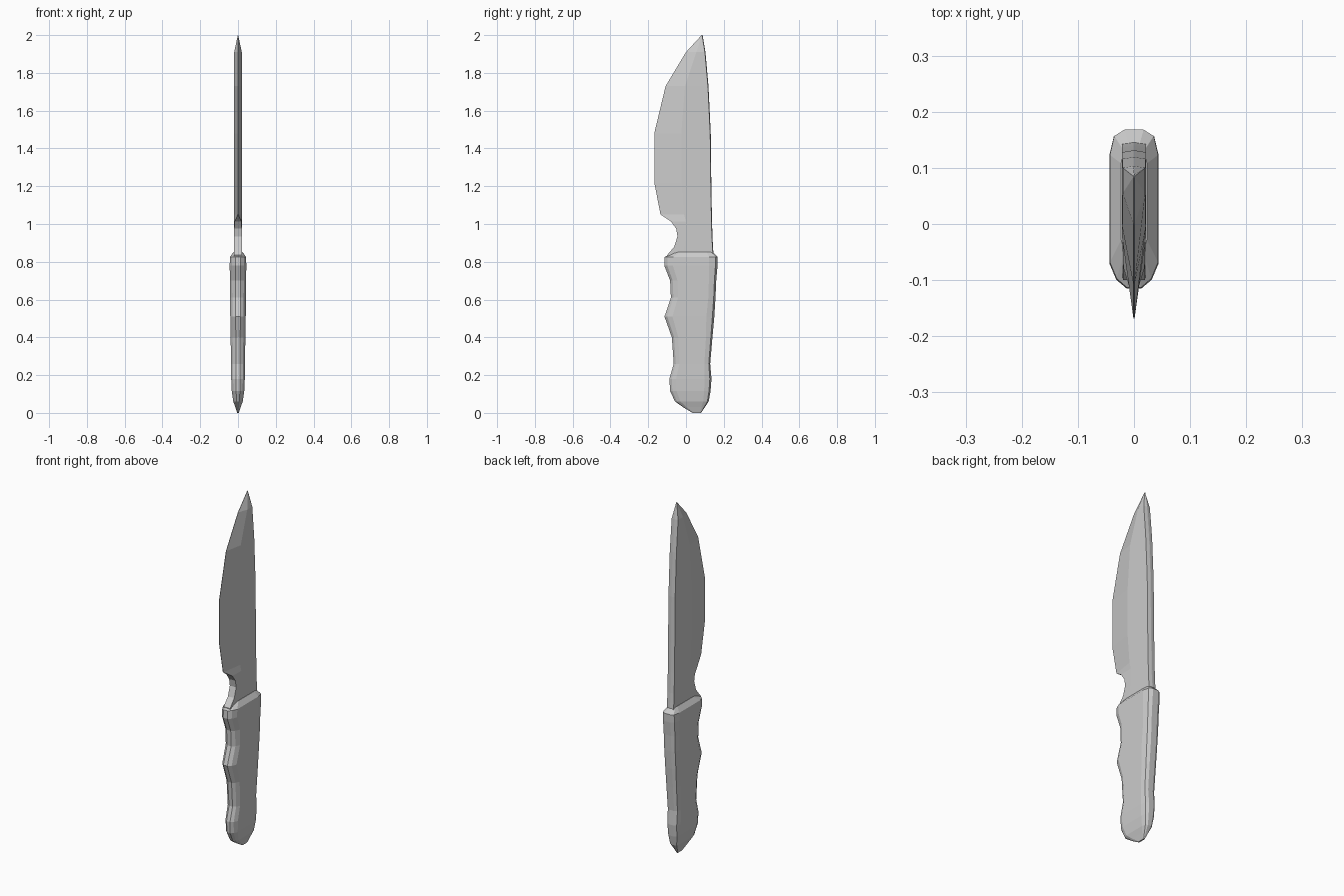
import bpy

cube = bpy.data.objects.get("Cube")
if cube:
    bpy.data.objects.remove(cube, do_unlink=True)


def make_material(name, value):
    mat = bpy.data.materials.new(name)
    mat.use_nodes = True
    colour = (value, value, value, 1)
    mat.diffuse_color = colour
    mat.node_tree.nodes["Principled BSDF"].inputs["Base Color"].default_value = colour
    return mat


def loft(name, rings, mat):
    """Skin a stack of equal closed rings and cap both ends."""
    n = len(rings[0])
    verts = [p for ring in rings for p in ring]
    faces = []
    for r in range(len(rings) - 1):
        for i in range(n):
            a, b = r * n + i, r * n + (i + 1) % n
            faces.append((a, b, b + n, a + n))
    faces.append(tuple(reversed(range(n))))
    faces.append(tuple(range(len(verts) - n, len(verts))))
    mesh = bpy.data.meshes.new(name)
    mesh.from_pydata(verts, [], faces)
    mesh.materials.append(mat)
    obj = bpy.data.objects.new(name, mesh)
    bpy.context.collection.objects.link(obj)
    return obj


def mirrored_ring(half, z):
    """Half outline listed front to back on +x, closed by its mirror image."""
    return ([(x, y, z) for x, y in half]
            + [(-x, y, z) for x, y in reversed(half)])


def handle_ring(z, front, back, w):
    depth = (back - front) * 0.16
    return mirrored_ring([
        (w * 0.3, front), (w * 0.72, front + depth * 0.35), (w, front + depth),
        (w, back - depth), (w * 0.82, back - depth * 0.25), (w * 0.4, back)], z)


def blade_ring(z, edge, grind, spine, edge_w, w):
    return mirrored_ring([(edge_w, edge), (w, grind), (w, spine), (w * 0.1, spine + 0.003)], z)


steel = make_material("light grey", 0.6)

# Handle with finger grooves: height, front, back, half width
handle_rows = [
    (0.0, 0.035, 0.08, 0.004), (0.03, -0.015, 0.1, 0.014),
    (0.06, -0.058, 0.12, 0.025), (0.115, -0.084, 0.13, 0.033),
    (0.18, -0.088, 0.135, 0.036), (0.26, -0.065, 0.128, 0.037),
    (0.40, -0.075, 0.14, 0.039), (0.51, -0.114, 0.15, 0.041),
    (0.61, -0.08, 0.156, 0.042), (0.70, -0.084, 0.16, 0.043),
    (0.78, -0.115, 0.167, 0.044), (0.825, -0.113, 0.168, 0.043),
    (0.853, -0.06, 0.14, 0.023),
]
loft("handle", [handle_ring(*row) for row in handle_rows], steel)

# Blade: height, cutting edge, grind line, spine, edge half width, half width
blade_rows = [
    (0.80, -0.10, -0.02, 0.145, 0.02, 0.021),
    (0.835, -0.10, -0.02, 0.143, 0.02, 0.021),
    (0.88, -0.062, -0.01, 0.14, 0.02, 0.021),
    (0.935, -0.045, 0.0, 0.137, 0.02, 0.021),
    (0.975, -0.052, 0.0, 0.136, 0.02, 0.021),
    (1.012, -0.078, 0.0, 0.135, 0.019, 0.021),
    (1.05, -0.135, -0.01, 0.134, 0.001, 0.021),
    (1.22, -0.168, -0.025, 0.131, 0.001, 0.021),
    (1.48, -0.168, -0.025, 0.128, 0.001, 0.021),
    (1.73, -0.108, -0.005, 0.116, 0.001, 0.021),
    (1.91, 0.0, 0.055, 0.1, 0.001, 0.02),
    (2.0, 0.083, 0.084, 0.085, 0.001, 0.001),
]
loft("blade", [blade_ring(*row) for row in blade_rows], steel)
